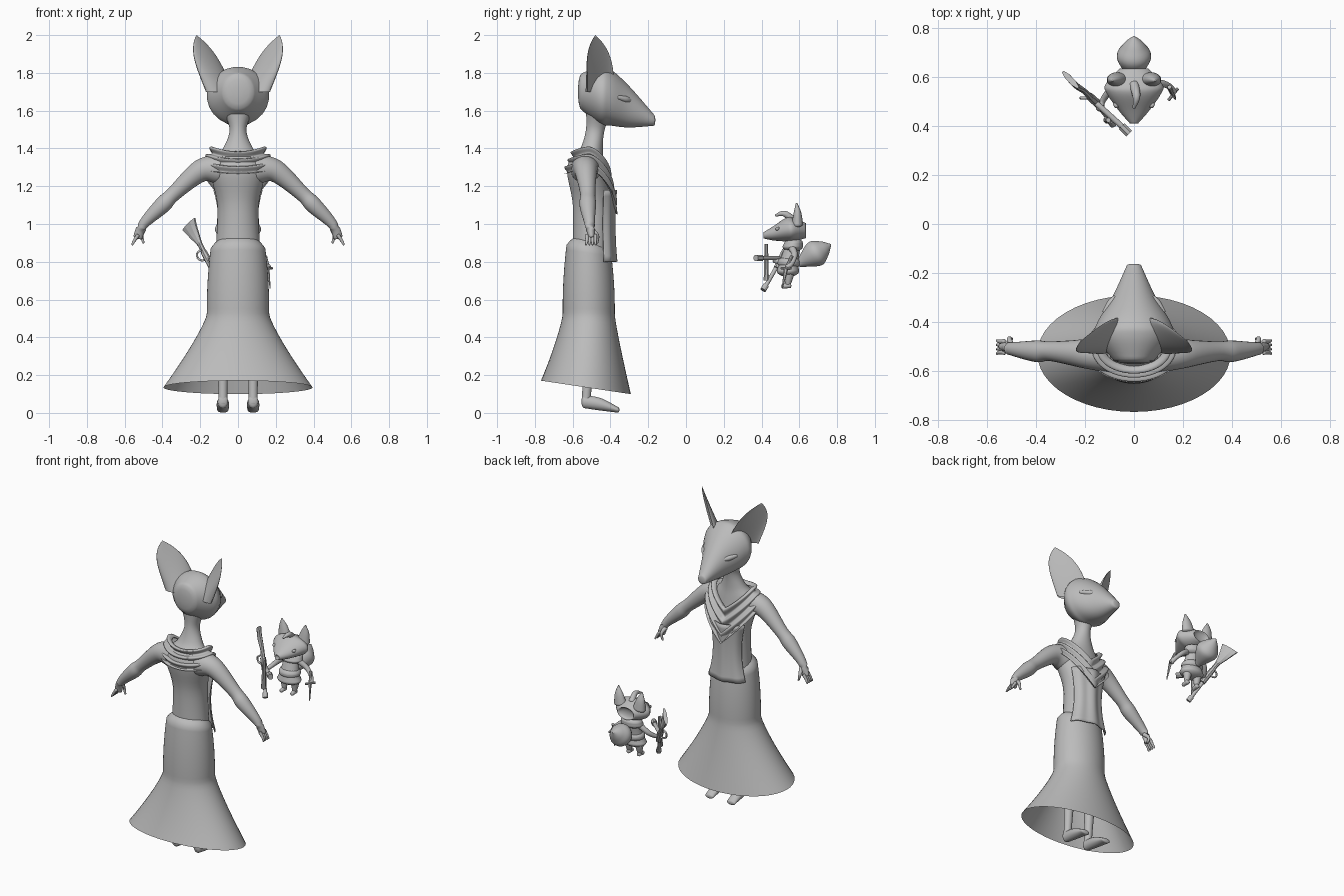
import bpy, bmesh
from math import sin, cos, pi, radians
from mathutils import Vector

if "Cube" in bpy.data.objects:
    bpy.data.objects.remove(bpy.data.objects["Cube"], do_unlink=True)

FORWARD, UP = Vector((0, 1, 0)), Vector((0, 0, 1))
GREY = (0.5, 0.5, 0.5, 1)
clay = bpy.data.materials.new("grey_clay")
clay.use_nodes = True
clay.diffuse_color = GREY
clay.node_tree.nodes["Principled BSDF"].inputs["Base Color"].default_value = GREY


def skin(name, rings, closed=True, caps=False, smooth=True):
    """Join rings of points into one surface."""
    bm = bmesh.new()
    rows = [[bm.verts.new(point) for point in ring] for ring in rings]
    count = len(rows[0])
    for lower, upper in zip(rows, rows[1:]):
        for i in range(count if closed else count - 1):
            j = (i + 1) % count
            bm.faces.new((lower[i], lower[j], upper[j], upper[i]))
    if caps:
        bm.faces.new(rows[0])
        bm.faces.new(rows[-1])
    bmesh.ops.remove_doubles(bm, verts=bm.verts, dist=0.0001)
    bmesh.ops.recalc_face_normals(bm, faces=bm.faces)
    for face in bm.faces:
        face.smooth = smooth
    mesh = bpy.data.meshes.new(name)
    bm.to_mesh(mesh)
    bm.free()
    mesh.materials.append(clay)
    obj = bpy.data.objects.new(name, mesh)
    bpy.context.collection.objects.link(obj)
    return obj


def spline(path, steps=6):
    """Smooth curve through every point, radii included."""
    padded = [path[0], *path, path[-1]]
    curve = []
    for before, start, end, after in zip(padded, padded[1:], padded[2:], padded[3:]):
        for step in range(steps):
            t = step / steps
            curve.append([q + t / 2 * (r - p + t * (2 * p - 5 * q + 4 * r - s + t * (3 * (q - r) + s - p)))
                          for p, q, r, s in zip(before, start, end, after)])
    return curve + [list(path[-1])]


def sweep(name, *path, axis=None, sides=24, bulge=0.5):
    """Elliptical tube through points (x, y, z, radius, optional second radius)."""
    curve = spline([p if len(p) == 5 else (*p, p[-1]) for p in path])
    centres = [Vector(p[:3]) for p in curve]
    last = len(curve) - 1
    rings = []

    def add_ring(i, scale=1, shift=0):
        along = axis or (centres[min(i + 1, last)] - centres[max(i - 1, 0)]).normalized()
        across = along.cross(FORWARD if abs(along.z) > 0.9 else UP).normalized()
        other = across.cross(along)
        wide, deep = curve[i][3:]
        middle = centres[i] + along * shift * bulge * min(wide, deep)
        turns = [2 * pi * (k + 0.5) / sides for k in range(sides)]
        rings.append([middle + scale * (across * wide * cos(a) + other * deep * sin(a)) for a in turns])

    rounding = [radians(a) for a in (25, 50, 75)] if bulge else []
    for a in reversed(rounding):
        add_ring(0, cos(a), -sin(a))
    for i in range(last + 1):
        add_ring(i)
    for a in rounding:
        add_ring(last, cos(a), sin(a))
    return skin(name, rings, caps=True, smooth=bulge > 0)


def pair(name, *path, **options):
    """The same tube on the left and on the right."""
    for side, sign in (("left", 1), ("right", -1)):
        sweep(f"{side}_{name}", *[(sign * x, *rest) for x, *rest in path], **options)


def fractions(count):
    return [k / count for k in range(count + 1)]


TURN = [2 * pi * k / 48 for k in range(48)]

# Tall figure: torso running into the neck, then the head
sweep("torso_and_neck", (0, -.5, .85, .12, .1), (0, -.5, 1.1, .11, .1), (0, -.53, 1.3, .15, .1),
      (0, -.5, 1.4, .08, .06), (0, -.48, 1.5, .045, .05), (0, -.46, 1.6, .08, .07), axis=UP)
sweep("head", (0, -.55, 1.7, .09, .1), (0, -.46, 1.68, .16, .15), (0, -.4, 1.67, .15),
      (0, -.3, 1.62, .09, .11), (0, -.17, 1.55, .03), axis=FORWARD, bulge=0.25)
pair("eyelid", (.06, -.29, 1.65, .01), (.09, -.32, 1.66, .017), (.12, -.36, 1.67, .01))


# Cupped ears that open forward and outward
def ear_ring(sign, t):
    width, cup = 0.1 * (1 - t ** 4), 0.06 * (1 - t)
    ring = []
    for a in TURN:
        hollow = cup * abs(sin(a)) * (0.4 if sin(a) > 0 else 1)
        x = 0.1 + 0.12 * t + 0.7 * (width * cos(a) - hollow)
        y = -0.45 - 0.03 * t * t - 0.7 * (width * cos(a) + hollow)
        ring.append((sign * x, y, 1.7 + 0.3 * t))
    return ring


for side, sign in (("left", 1), ("right", -1)):
    skin(side + "_ear", [ear_ring(sign, t ** 0.6) for t in fractions(16)])

# Arms and hands
pair("arm", (.1, -.53, 1.29, .08), (.2, -.53, 1.28, .06), (.34, -.52, 1.16, .04),
     (.4, -.52, 1.1, .044), (.5, -.51, 1, .027), (.53, -.5, .93, .025, .016))
for finger in range(4):
    y = -0.48 - 0.015 * finger
    pair("finger", (.53, y, .94, .01), (.55, y, .91, .008), (.56, y * 1.2 + .1, .89, .005), sides=10)
pair("thumb", (.5, -.5, .97, .014), (.51, -.47, .94, .01), (.5, -.47, .9, .006), sides=10)

# Legs and feet
pair("leg", (.08, -.53, .05, .024), (.08, -.52, .2, .027), (.08, -.5, .6, .05), axis=UP)
pair("foot", (.08, -.54, .06, .027, .035), (.08, -.45, .045, .033), (.08, -.36, .016, .03, .015),
     axis=FORWARD)


# Skirt: straight over the hips, flaring to a tilted hem
def skirt_ring(z):
    flare = max(0, (0.52 - z) / 0.385) ** 1.2
    hip = max(0, z - 0.55)
    rim = max(0, z - 0.88)
    width = 0.165 + 0.23 * flare - 0.2 * hip ** 2 - rim
    depth = 0.138 + 0.1 * flare - 0.2 * hip ** 2 - rim
    tilt = 0.15 * flare + hip / 2
    return [(width * cos(a), -0.515 - 0.015 * flare + depth * sin(a), z - tilt * depth * sin(a)) for a in TURN]


skin("skirt", [skirt_ring(0.135 + 0.785 * t) for t in fractions(32)])


# Pleated cloth panel rising from the skirt to the cowl
def panel_ring(z):
    ring = []
    for t in fractions(40):
        a = 2 * t - 1
        pleat = 0.004 * cos(9 * a)
        spread = (z - 1) ** 2
        ring.append(((.12 + spread + pleat) * sin(a), -.505 + (.122 + spread / 4 + pleat) * cos(a), z))
    return ring


panel = skin("front_panel", [panel_ring(0.8 + 0.38 * t) for t in fractions(12)], closed=False)
panel.modifiers.new("cloth", "SOLIDIFY").thickness = 0.006


# Draped cowl: three folds, low in a V at the front
def cowl_ring(s):
    fold = 0.012 * sin(19 * s)
    width = 0.135 + 0.06 * s + fold
    side_height = 1.41 - 0.12 * abs(s) + fold / 2
    ring = []
    for a in TURN:
        front = max(0, cos(a))
        back = max(0, -cos(a))
        y = -0.51 + front * (0.1 + 0.045 * s + fold) - back * (0.085 + 0.05 * s + fold)
        drop = front and (0.14 + 0.1 * s) * (1 - abs(sin(a))) ** 0.75
        ring.append((width * sin(a), y, side_height - drop - 0.025 * back ** 2))
    return ring


skin("draped_cowl", [cowl_ring(-0.4 + 1.4 * t) for t in fractions(48)])

# Small figure: head, ears and forelock
sweep("small_head", (0, .635, .965, .06, .04), (0, .57, .97, .118, .063), (0, .53, .97, .11, .063),
      (0, .46, .95, .06, .037), (0, .41, .94, .016), axis=FORWARD)
pair("small_ear", (.07, .59, 1, .042, .03), (.08, .59, 1.06, .028, .02), (.087, .585, 1.11, .004))
pair("small_eye", (.065, .48, .97, .006), (.073, .484, .975, .01), (.08, .49, .98, .006), sides=10)
sweep("forelock", (0, .57, 1.02, .02), (.01, .52, 1.055, .016), (0, .475, 1.045, .006), sides=12)

# Small figure: clothes, tail and limbs
sweep("small_tunic", (0, .54, .75, .08, .06), (0, .545, .8, .06, .05), (0, .57, .9, .045, .04), axis=UP)
sweep("small_scarf", (0, .565, .88, .075, .055), (0, .57, .9, .07, .05), axis=UP)
sweep("small_belt", (0, .545, .79, .07, .06), (0, .545, .8, .07, .06), axis=UP)
sweep("small_tail", (0, .6, .79, .02), (0, .68, .84, .07), (0, .73, .87, .045), (0, .765, .89, .006))
pair("small_leg", (.035, .54, .78, .032), (.038, .545, .73, .026), (.038, .54, .68, .014))
pair("small_foot", (.038, .55, .675, .015), (.04, .51, .67, .012), sides=12)
sweep("small_right_arm", (-.05, .56, .875, .02), (-.1, .54, .83, .016), (-.13, .5, .8, .013),
      (-.14, .47, .81, .017), sides=12)
sweep("small_left_arm", (.05, .56, .875, .02), (.1, .575, .84, .016), (.14, .565, .8, .013),
      (.16, .54, .77, .016), sides=12)

# Blade held in the left hand
sweep("blade_handle", (.145, .56, .83, .009), (.16, .53, .765, .009), sides=8, bulge=0)
sweep("blade_guard", (.14, .505, .765, .007), (.18, .555, .765, .007), sides=8, bulge=0)
sweep("blade", (.16, .53, .765, .008, .012), (.17, .51, .66, .003), sides=6, bulge=0)

# Rifle held in the right hand, butt upward
sweep("rifle_stock", (-.26, .59, 1, .013, .06), (-.235, .565, .95, .013, .036),
      (-.2, .54, .89, .012, .015), (-.175, .515, .84, .014, .018), sides=8, bulge=0)
sweep("rifle_body", (-.18, .52, .85, .018), (-.135, .48, .765, .018), sides=8, bulge=0)
sweep("rifle_barrel", (-.15, .49, .79, .011), (-.09, .415, .66, .011), sides=12)
sweep("rifle_muzzle", (-.097, .424, .675, .016), (-.085, .408, .65, .016), sides=12, bulge=0)
sweep("rifle_crossbar", (-.15, .49, .82, .012), (-.045, .395, .82, .012), sides=12)
sweep("crossbar_end", (-.05, .4, .82, .018), (-.02, .37, .82, .018), sides=8, bulge=0)
sweep("rifle_grip", (-.105, .425, .895, .01), (-.11, .425, .7, .015), sides=8, bulge=0)
loop = [radians(100 + 60 * k) for k in range(5)]
sweep("trigger_guard", *[(-.19 + .028 * cos(a), .515, .835 + .028 * sin(a), .006) for a in loop], sides=8)
